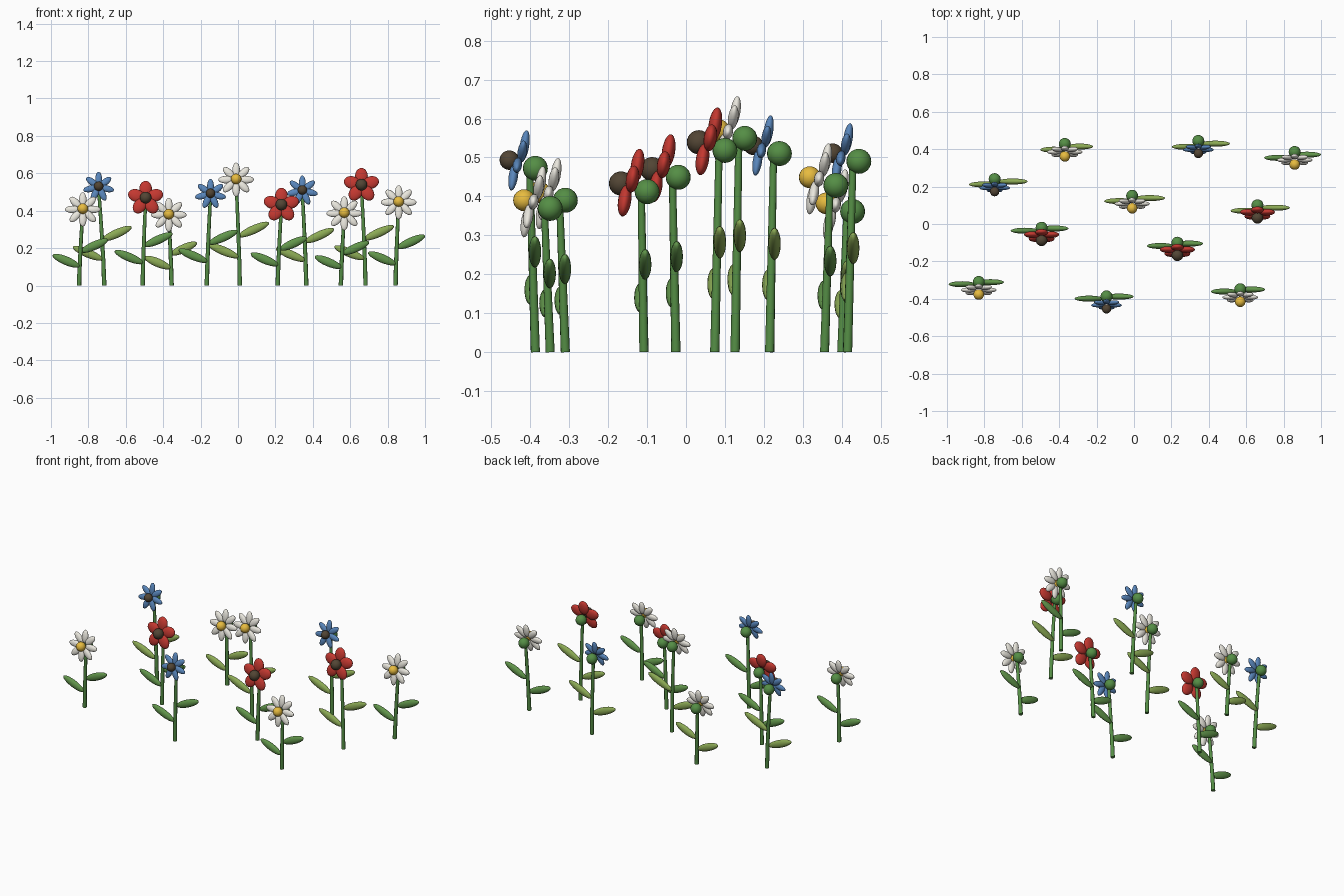
import bpy, bmesh, math
from mathutils import Matrix, Vector

if "Cube" in bpy.data.objects:
    bpy.data.objects.remove(bpy.data.objects["Cube"])


def material(name, rgb):
    m = bpy.data.materials.new(name)
    m.diffuse_color = (*rgb, 1)
    m.use_nodes = True
    m.node_tree.nodes["Principled BSDF"].inputs["Base Color"].default_value = m.diffuse_color
    return m


WHITE = material("white_petal", (.82, .80, .73))
RED = material("red_petal", (.55, .04, .03))
BLUE = material("blue_petal", (.10, .24, .50))
YELLOW = material("yellow_centre", (.80, .50, .05))
DARK = material("dark_centre", (.085, .06, .035))
STEM = material("stem_green", (.09, .27, .06))
LEAF_D = material("leaf_green", (.12, .30, .07))
LEAF_L = material("leaf_light", (.26, .40, .09))


def ellipsoids(name, mats, mat):
    """One smooth object made of unit spheres placed by matrices."""
    bm = bmesh.new()
    for m in mats:
        bmesh.ops.create_uvsphere(bm, u_segments=20, v_segments=12, radius=1, matrix=m)
    for f in bm.faces:
        f.smooth = True
    me = bpy.data.meshes.new(name)
    bm.to_mesh(me)
    bm.free()
    me.materials.append(mat)
    ob = bpy.data.objects.new(name, me)
    bpy.context.collection.objects.link(ob)
    return ob


def placed(loc, size, rot=Matrix()):
    return Matrix.Translation(loc) @ rot @ Matrix.Diagonal((*size, 1))


def stem(name, pts, radii):
    cu = bpy.data.curves.new(name, 'CURVE')
    cu.dimensions = '3D'
    cu.bevel_depth = 1
    cu.bevel_resolution = 3
    cu.use_fill_caps = True
    sp = cu.splines.new('POLY')
    sp.points.add(len(pts) - 1)
    for p, co, r in zip(sp.points, pts, radii):
        p.co = (*co, 1)
        p.radius = r
    cu.materials.append(STEM)
    bpy.context.collection.objects.link(bpy.data.objects.new(name, cu))


# kind: petal count, petal distance, (half width, half thickness, half length), centre radius, materials
KINDS = {
    'w': (8, .055, (.020, .013, .040), .028, WHITE, YELLOW),
    'r': (5, .053, (.034, .017, .044), .031, RED, DARK),
    'b': (7, .044, (.018, .012, .040), .025, BLUE, DARK),
}
# kind, base x, base y, head x, calyx y, calyx z
FLOWERS = [
    ('w', -.85, -.31, -.83, -.31, .39),
    ('b', -.715, .215, -.745, .24, .51),
    ('r', -.51, -.108, -.494, -.02, .449),
    ('w', -.355, .415, -.37, .428, .361),
    ('b', -.167, -.387, -.147, -.387, .472),
    ('w', .01, .126, -.01, .151, .549),
    ('r', .212, -.108, .232, -.10, .412),
    ('b', .365, .415, .344, .444, .49),
    ('w', .55, -.349, .568, -.349, .369),
    ('r', .682, .074, .66, .10, .518),
    ('w', .842, .356, .859, .385, .428),
]
FLOWERS[2] = ('r', -.51, -.026, -.494, -.02, .449)
FLOWERS[3] = ('w', -.355, .40, -.37, .428, .361)
ring_tilt = Matrix.Rotation(-.35, 4, 'X')
petal_tilt = Matrix.Rotation(-.15, 4, 'X')

for i, (kind, bx, by, hx, cy, h) in enumerate(FLOWERS):
    n, dist, size, cr, pmat, cmat = KINDS[kind]
    base, calyx = Vector((bx, by, 0)), Vector((hx, cy, h))
    top = calyx + Vector((0, -.015, .005))

    def along(t):
        p = base.lerp(top, t)
        p.x = bx + (hx - bx) * t ** 1.3
        return p

    # stem and the round calyx behind the head
    ts = [0, .25, .5, .75, 1]
    stem(f"stem_{i}", [along(t) for t in ts], [.012 - .003 * t for t in ts])
    ellipsoids(f"calyx_{i}", [placed(calyx, (.032,) * 3)], STEM)

    # petals in a ring that leans back more than each petal does
    centre = calyx + Vector((0, -.043, .017))
    petals = []
    for k in range(n):
        spin = Matrix.Rotation(2 * math.pi * k / n, 4, 'Y')
        loc = centre + ring_tilt @ spin @ Vector((0, 0, dist))
        petals.append(placed(loc, size, petal_tilt @ spin))
    ellipsoids(f"petals_{i}", petals, pmat)
    ellipsoids(f"flower_centre_{i}", [placed(calyx + Vector((0, -.067, .021)), (cr,) * 3)], cmat)

    # one low leaf on the left, one higher leaf on the right
    reach = .10 + .12 * h
    leaves = []
    for side, t, ang in ((-1, .335, .40), (1, .54, .42)):
        p = along(t) + Vector((side * reach / 2, side * .007, 0))
        rot = Matrix.Rotation(-side * ang, 4, 'Y')
        leaves.append(placed(p, (reach / 2 / math.cos(ang) * .99, .016, .023), rot))
    ellipsoids(f"leaves_{i}", leaves, LEAF_L if i % 2 else LEAF_D)
